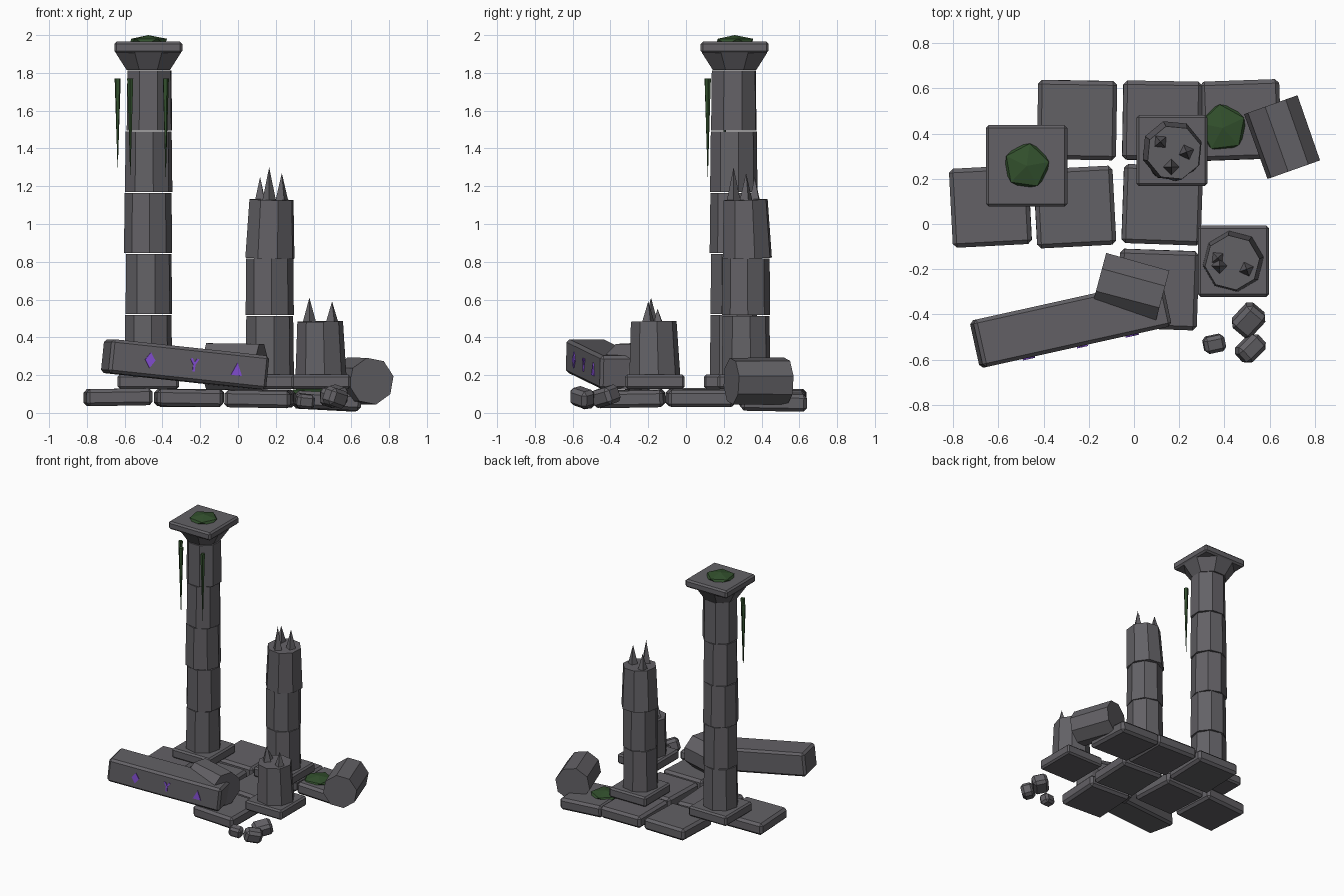
import bpy, bmesh, math
from mathutils import Matrix, Vector, Euler

if "Cube" in bpy.data.objects:
    bpy.data.objects.remove(bpy.data.objects["Cube"])


def material(name, rgb):
    m = bpy.data.materials.new(name)
    m.diffuse_color = (*rgb, 1)
    m.use_nodes = True
    m.node_tree.nodes["Principled BSDF"].inputs["Base Color"].default_value = m.diffuse_color
    return m


STONE = material("grey stone", (0.125, 0.12, 0.132))
MOSS = material("dark moss green", (0.032, 0.08, 0.026))
GLOW = material("violet rune", (0.24, 0.08, 0.68))


def finish(name, bm, mat, loc=(0, 0, 0), rot=(0, 0, 0)):
    """Turn a bmesh into a placed, flat shaded object (rotation in degrees)."""
    bmesh.ops.recalc_face_normals(bm, faces=bm.faces)
    me = bpy.data.meshes.new(name)
    bm.to_mesh(me)
    bm.free()
    me.materials.append(mat)
    ob = bpy.data.objects.new(name, me)
    ob.location = loc
    ob.rotation_euler = [math.radians(a) for a in rot]
    bpy.context.collection.objects.link(ob)
    return ob


def block(name, size, loc, rot=(0, 0, 0), bevel=0.012):
    """Box with a single chamfer."""
    bm = bmesh.new()
    bmesh.ops.create_cube(bm, size=1)
    bmesh.ops.scale(bm, vec=size, verts=bm.verts)
    bmesh.ops.bevel(bm, geom=bm.edges[:], offset=bevel, segments=1,
                    profile=0.5, affect='EDGES')
    return finish(name, bm, STONE, loc, rot)


def tapered(name, r1, r2, height, loc, rot=(0, 0, 0), sides=8, mat=STONE):
    """Faceted drum, cone or spike centred on its middle."""
    bm = bmesh.new()
    bmesh.ops.create_cone(bm, cap_ends=True, segments=sides, radius1=r1,
                          radius2=r2, depth=height)
    bmesh.ops.remove_doubles(bm, verts=bm.verts, dist=1e-5)
    return finish(name, bm, mat, loc, rot)


def moss(name, loc, radius, height, turn):
    bm = bmesh.new()
    bmesh.ops.create_icosphere(bm, subdivisions=1, radius=1)
    bmesh.ops.scale(bm, vec=(radius, radius, height), verts=bm.verts)
    return finish(name, bm, MOSS, loc, (0, 0, turn))


def spikes(name, tips, base):
    """Broken, jagged shards standing on a stump."""
    for i, (x, y, top) in enumerate(tips):
        h = top - base
        tapered(f"{name}_{i + 1}", 0.038, 0, h, (x, y, base + h / 2),
                (0, 0, 20 * i), sides=4)


# Paving slabs: x, y, z, tilt x, tilt y, turn
slabs = [(-0.635, 0.078, 0.083, 0, -1, 3),
         (-0.262, 0.075, 0.078, 0, 1, 3),
         (0.125, 0.085, 0.078, 0, 1, -2),
         (-0.252, 0.460, 0.080, 1, 0, -1),
         (0.125, 0.457, 0.078, -1, 1, -1),
         (0.472, 0.460, 0.062, -1, 3, 2),
         (0.108, -0.290, 0.075, 1, 1, -2)]
for i, (x, y, z, rx, ry, rz) in enumerate(slabs):
    block(f"paving_slab_{i + 1}", (0.35, 0.35, 0.09), (x, y, z),
          (rx, ry, rz), 0.018)

# Tall column
CX, CY = -0.475, 0.257
block("tall_column_plinth", (0.325, 0.325, 0.075), (CX, CY, 0.165))
turns = [8, 15, 3, 11, 20]
for i, turn in enumerate(turns):
    x = CX + (0, 0.003, -0.001, 0.002, 0.006)[i]
    tapered(f"tall_column_drum_{i + 1}", 0.128, 0.124, 0.318,
            (x, CY - 0.004, 0.359 + i * 0.3235), (0, 0, turn))
tapered("capital_flare", 0.125, 0.188, 0.092, (CX, CY, 1.862), (0, 0, 22.5))
block("capital_slab", (0.36, 0.36, 0.06), (CX, CY, 1.935))
moss("capital_moss", (CX, CY, 1.965), 0.112, 0.035, 10)

# Hanging vines
for i, (x, y, end) in enumerate([(-0.637, 0.205, 1.30), (-0.570, 0.115, 1.26),
                                 (-0.383, 0.115, 1.25)]):
    tapered(f"hanging_vine_{i + 1}", 0.001, 0.017, 1.77 - end,
            (x, y, (1.77 + end) / 2), (0, 0, 30 * i), sides=5, mat=MOSS)

# Broken middle column
block("middle_column_plinth", (0.315, 0.315, 0.075), (0.168, 0.325, 0.165))
tapered("middle_column_drum_1", 0.130, 0.126, 0.310, (0.168, 0.318, 0.357), (0, 0, 10))
tapered("middle_column_drum_2", 0.128, 0.125, 0.300, (0.168, 0.318, 0.667), (0, 0, 4))
tapered("middle_column_drum_3", 0.136, 0.122, 0.310, (0.173, 0.320, 0.974),
        (2, 1, 17))
spikes("middle_column_shard", [(0.165, 0.252, 1.30), (0.232, 0.318, 1.27),
                               (0.117, 0.364, 1.25)], 1.115)

# Broken short column
block("short_column_plinth", (0.315, 0.315, 0.075), (0.440, -0.165, 0.165))
tapered("short_column_drum", 0.136, 0.122, 0.285, (0.437, -0.168, 0.342), (1, -1, 8))
spikes("short_column_shard", [(0.378, -0.185, 0.61), (0.498, -0.200, 0.59),
                              (0.370, -0.150, 0.55)], 0.470)

# Fallen lintel
LC, LR = Vector((-0.28, -0.44, 0.257)), (0, 6, 12.5)
block("fallen_lintel", (0.86, 0.215, 0.18), LC, LR, 0.016)

# Glowing runes on the lintel front
frame = Matrix.Translation(LC) @ Euler([math.radians(a) for a in LR]).to_matrix().to_4x4()
arm = 0.006
shapes = {
    "diamond_rune": (-0.215, [(0, 0.042), (0.028, 0), (0, -0.042), (-0.028, 0)]),
    "forked_rune": (0.025, [(-arm, -0.035), (arm, -0.035), (arm, 0), (0.025, 0.032),
                            (0.012, 0.034), (0, 0.013), (-0.012, 0.034),
                            (-0.025, 0.032), (-arm, 0)]),
    "triangle_rune": (0.258, [(-0.030, -0.032), (0.030, -0.032), (0, 0.036)])}
for name, (cx, outline) in shapes.items():
    bm = bmesh.new()
    face = bm.faces.new([bm.verts.new((cx + x, -0.106, z)) for x, z in outline])
    out = bmesh.ops.extrude_face_region(bm, geom=[face])
    bmesh.ops.translate(bm, vec=(0, -0.008, 0),
                        verts=[v for v in out["geom"] if isinstance(v, bmesh.types.BMVert)])
    bm.transform(frame)
    finish(name, bm, GLOW)

# Fallen drums: lie on their sides, turned about the vertical
tapered("fallen_drum_middle", 0.134, 0.130, 0.29, (-0.015, -0.285, 0.245), (0, 90, -15)
        ).rotation_euler.rotate_axis('Z', math.radians(22.5))
tapered("fallen_drum_right", 0.128, 0.126, 0.305, (0.656, 0.384, 0.168), (90, 0, 19.5)
        ).rotation_euler.rotate_axis('Z', math.radians(12))
moss("ground_moss", (0.392, 0.425, 0.108), 0.117, 0.032, 25)

# Rubble
block("rubble_1", (0.095, 0.075, 0.075), (0.355, -0.53, 0.062), (8, 6, 12), 0.016)
block("rubble_2", (0.11, 0.135, 0.095), (0.507, -0.425, 0.088), (12, 14, -40), 0.02)
block("rubble_3", (0.09, 0.125, 0.095), (0.515, -0.55, 0.082), (-14, 12, -48), 0.02)
